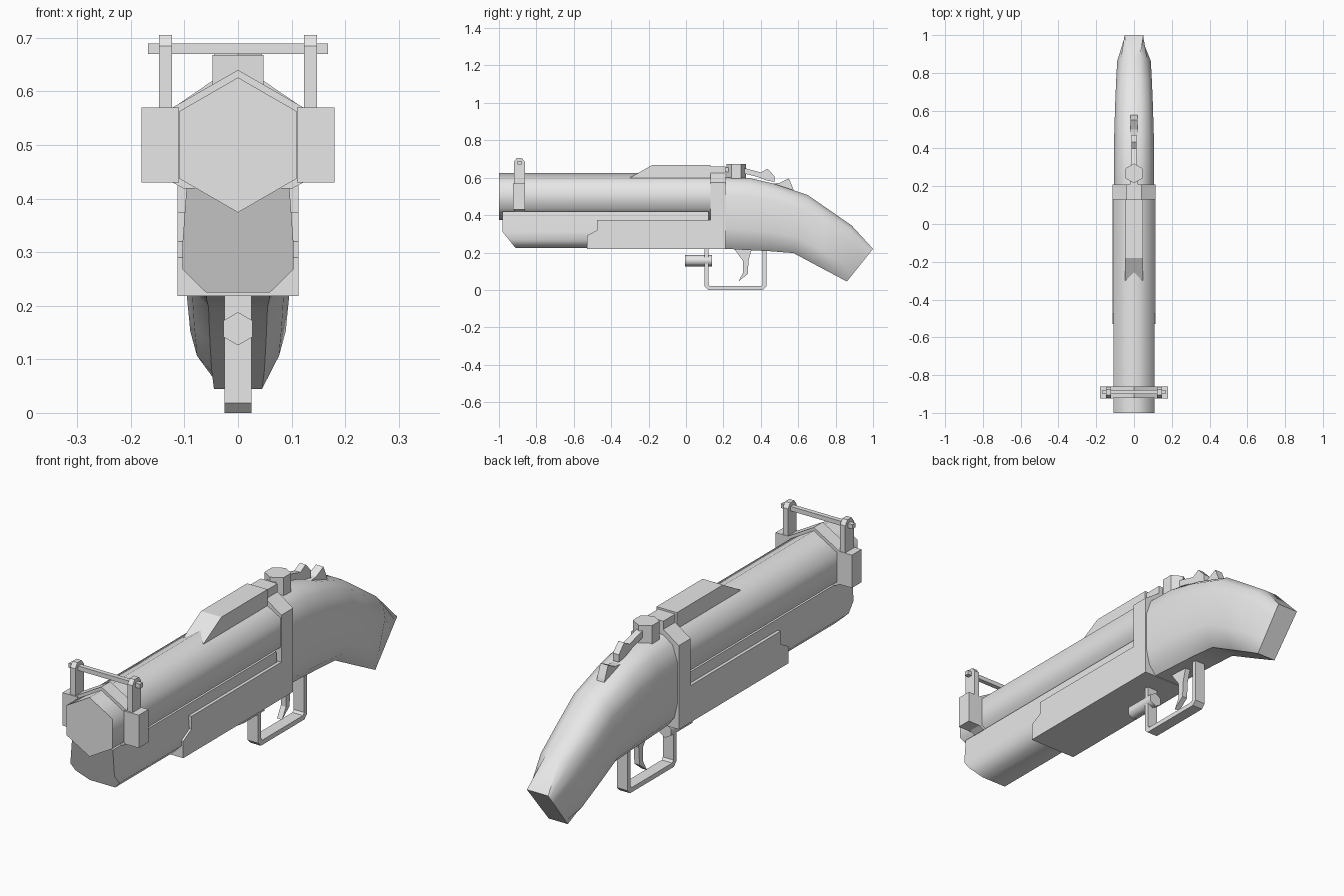
import bpy, bmesh, math

if "Cube" in bpy.data.objects:
    bpy.data.objects.remove(bpy.data.objects["Cube"])

metal = bpy.data.materials.new("light_grey")
metal.diffuse_color = (0.8, 0.8, 0.8, 1)
metal.use_nodes = True
metal.node_tree.nodes["Principled BSDF"].inputs["Base Color"].default_value = metal.diffuse_color


def finish(name, bm, smooth=None):
    bmesh.ops.recalc_face_normals(bm, faces=bm.faces)
    me = bpy.data.meshes.new(name)
    bm.to_mesh(me)
    bm.free()
    ob = bpy.data.objects.new(name, me)
    bpy.context.collection.objects.link(ob)
    me.materials.append(metal)
    if smooth:
        bpy.ops.object.select_all(action='DESELECT')
        ob.select_set(True)
        bpy.context.view_layer.objects.active = ob
        bpy.ops.object.shade_smooth_by_angle(angle=math.radians(smooth))
    return ob


def loft(name, rings, smooth=None):
    """Skin a list of equal-length closed rings and cap both ends."""
    bm = bmesh.new()
    vs = [[bm.verts.new(p) for p in r] for r in rings]
    n = len(vs[0])
    for a, b in zip(vs, vs[1:]):
        for i in range(n):
            j = (i + 1) % n
            bm.faces.new((a[i], a[j], b[j], b[i]))
    bm.faces.new(vs[0])
    bm.faces.new(vs[-1])
    return finish(name, bm, smooth)


def side_plate(name, pts, x0, x1):
    """Outline in (y, z), thick in x."""
    return loft(name, [[(x, y, z) for y, z in pts] for x in (x0, x1)])


def along_y(name, pts, y0, y1, smooth=None):
    """Outline in (x, z), long in y."""
    return loft(name, [[(x, y, z) for x, z in pts] for y in (y0, y1)], smooth)


def mirror(half):
    return half + [(-x, z) for x, z in reversed(half)]


def hexagon(r, cz):
    return [(r * math.sin(i * math.pi / 3), cz + r * math.cos(i * math.pi / 3)) for i in range(6)]


# barrel
along_y("barrel", hexagon(0.126, 0.5), -1, 0.15, 65)

# front sight: collar, side blocks, uprights and cross pin
along_y("sight_collar", [(0, 0.64), (0.122, 0.57), (0.122, 0.43), (0.1, 0.418),
                         (-0.1, 0.418), (-0.122, 0.43), (-0.122, 0.57)], -0.92, -0.86)
for s, side in ((1, "right"), (-1, "left")):
    along_y("sight_block_" + side, [(s * 0.11, 0.43), (s * 0.18, 0.43), (s * 0.18, 0.57),
                                    (s * 0.11, 0.57)], -0.925, -0.86)
    side_plate("sight_upright_" + side, [(-0.92, 0.56), (-0.92, 0.685), (-0.905, 0.705), (-0.877, 0.705),
                                         (-0.862, 0.685), (-0.862, 0.56)], s * 0.123, s * 0.147)
side_plate("sight_pin", [(-0.9, 0.67), (-0.88, 0.67), (-0.88, 0.689), (-0.9, 0.689)], -0.168, 0.168)

# forend with a raked nose
fore = mirror([(0.096, 0.42), (0.104, 0.31), (0.104, 0.268), (0.06, 0.225)])
loft("forend", [[(x, -0.98 + max(0, 0.31 - z) * 0.8, z) for x, z in fore],
                [(x, 0.12, z) for x, z in fore]], 50)

# receiver: stepped lower body and rear frame around the barrel
side_plate("receiver", [(-0.53, 0.218), (-0.53, 0.29), (-0.475, 0.32), (-0.475, 0.375),
                        (0.21, 0.375), (0.21, 0.218)], -0.113, 0.113)
along_y("rear_frame", mirror([(0.04, 0.625), (0.113, 0.575), (0.113, 0.22)]), 0.13, 0.21)

# top rail
side_plate("top_rail", [(-0.3, 0.6), (-0.18, 0.668), (0.13, 0.668), (0.13, 0.58), (-0.3, 0.58)], -0.048, 0.048)
side_plate("rail_tail", [(0.13, 0.58), (0.13, 0.66), (0.21, 0.66), (0.21, 0.58)], -0.04, 0.04)

# locking lever: hinge link, pivot, arm and thumb piece
side_plate("lever_link", [(0.2, 0.63), (0.2, 0.655), (0.25, 0.655), (0.25, 0.63)], -0.02, 0.02)
loft("lever_pivot", [[(0.052 * math.sin(i * math.pi / 3), 0.268 + 0.052 * math.cos(i * math.pi / 3), z)
                      for i in range(6)] for z in (0.58, 0.674)])
side_plate("lever_arm", [(0.3, 0.625), (0.3, 0.655), (0.4, 0.628), (0.435, 0.648), (0.472, 0.61),
                         (0.472, 0.578), (0.43, 0.585), (0.38, 0.605)], -0.014, 0.014)
side_plate("hammer", [(0.44, 0.54), (0.46, 0.568), (0.5, 0.572), (0.55, 0.596), (0.572, 0.545),
                      (0.58, 0.52)], -0.018, 0.018)

# stock: rounded section swept along a bent grip
# (top y, top z, bottom y, bottom z, half width)
stations = [(0.21, 0.602, 0.21, 0.22, 0.107), (0.34, 0.598, 0.33, 0.213, 0.107),
            (0.47, 0.568, 0.45, 0.207, 0.105), (0.65, 0.508, 0.575, 0.197, 0.1),
            (0.77, 0.425, 0.70, 0.13, 0.095), (0.885, 0.345, 0.80, 0.077, 0.089)]
section = mirror([(0.36, 1), (0.78, 0.92), (1, 0.74), (1, 0.28), (0.86, 0.11), (0.55, 0)])
rings = [[(w * u, by + (ty - by) * t, bz + (tz - bz) * t) for u, t in section]
         for ty, tz, by, bz, w in stations]
rings.append([(0.05 * (1 if u > 0 else -1) * (0.9 + 0.1 * t), 0.86 + 0.14 * t, 0.045 + 0.175 * t)
              for u, t in section])
loft("stock", rings, 40)

# trigger guard, trigger and guard peg
outer = [(0.1, 0.23), (0.1, 0.018), (0.118, 0), (0.412, 0), (0.43, 0.018), (0.43, 0.23)]
inner = [(0.41, 0.23), (0.41, 0.03), (0.402, 0.02), (0.128, 0.02), (0.12, 0.03), (0.12, 0.23)]
bm = bmesh.new()
grid = [[bm.verts.new((x, y, z)) for x in (-0.025, 0.025) for y, z in outer + inner]][0]
for i in range(5):
    for k in (0, 12):
        bm.faces.new([grid[k + j] for j in (i, i + 1, 10 - i, 11 - i)])
for i in range(12):
    j = (i + 1) % 12
    bm.faces.new((grid[i], grid[j], grid[12 + j], grid[12 + i]))
finish("trigger_guard", bm)
side_plate("trigger", [(0.25, 0.23), (0.355, 0.23), (0.335, 0.16), (0.33, 0.085), (0.28, 0.045),
                       (0.305, 0.09), (0.305, 0.155)], -0.012, 0.012)
along_y("guard_peg", hexagon(0.031, 0.157), -0.005, 0.14, 65)
